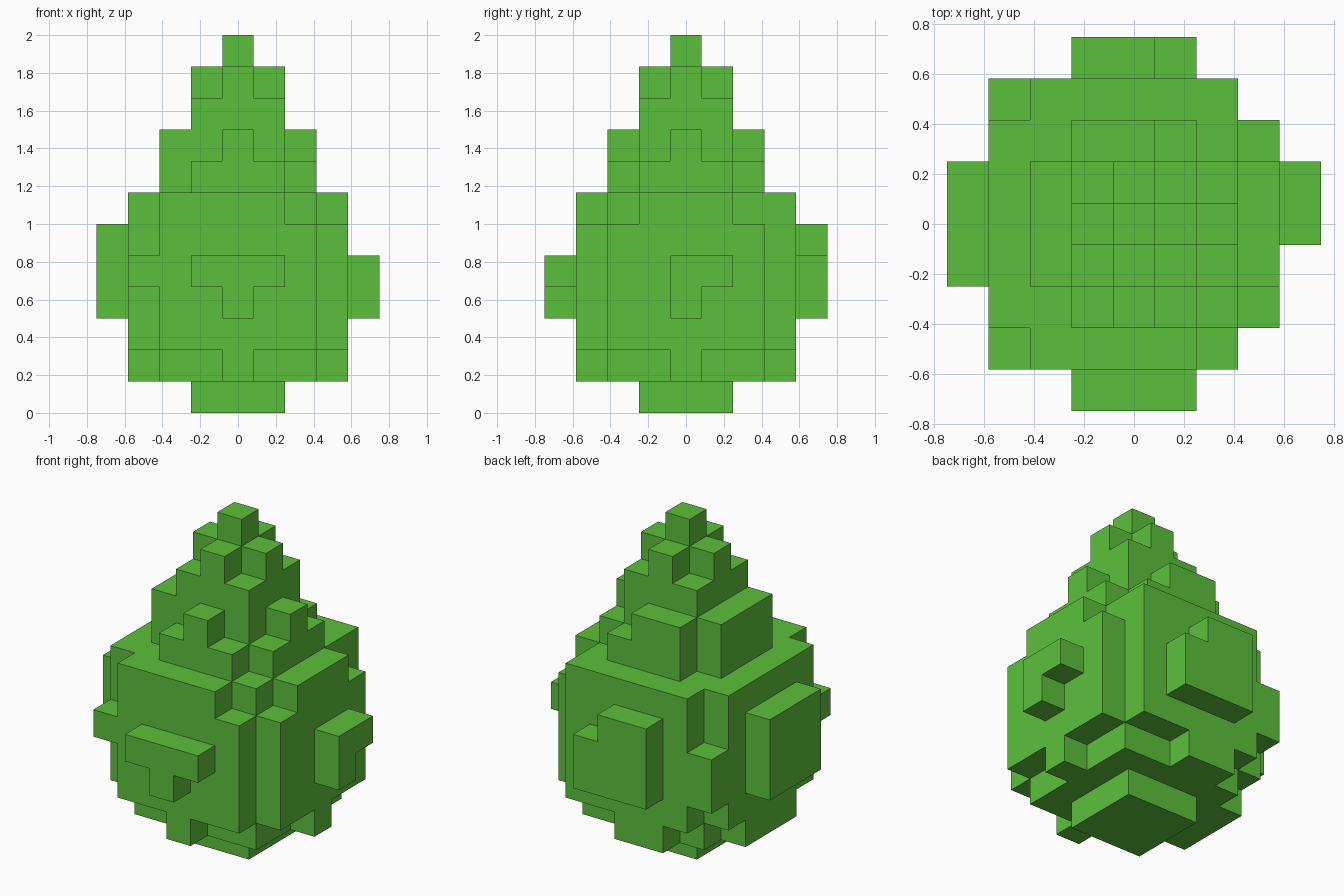
import bpy
import bmesh
from mathutils import Vector

cube = bpy.data.objects.get("Cube")
if cube:
    bpy.data.objects.remove(cube, do_unlink=True)

CELL = 1 / 6

green = bpy.data.materials.new("leaf_green")
green.use_nodes = True
colour = (0.107, 0.527, 0.044, 1)
green.diffuse_color = colour
green.node_tree.nodes["Principled BSDF"].inputs["Base Color"].default_value = colour


def block(x, y, z):
    """Cells of a block, each range inclusive."""
    span = lambda r: range(r[0], r[1] + 1)
    return {(i, j, k) for i in span(x) for j in span(y) for k in span(z)}


def square(half, z):
    return block((-half, half), (-half, half), z)


parts = {}

# Foot
parts["foot"] = square(1, (0, 0))

# Stepped underside with a small knob on each side
parts["underside"] = (square(2, (1, 1))
                      | block((0, 0), (-3, -3), (1, 1))
                      | block((-1, 0), (3, 3), (1, 1))
                      | block((3, 3), (0, 0), (1, 1))
                      | block((-3, -3), (-1, 1), (1, 1)))

# Main body: square with notched corners
body = block((-2, 2), (-3, 3), (2, 6)) | block((-3, 3), (-2, 2), (2, 6))
body -= {(2, -3, 6), (3, -2, 6), (3, 2, 6)}
body |= {(-3, -3, 4)} | block((-3, -3), (3, 3), (3, 4))
parts["body"] = body

# Bumps on the four sides
parts["front_bump"] = block((-1, 1), (-4, -4), (4, 4)) | {(0, -4, 3)}
parts["back_bump"] = block((-1, 1), (4, 4), (3, 5)) - {(1, 4, 5)}
parts["left_bump"] = block((4, 4), (0, 1), (4, 4)) | {(4, 0, 3)}
parts["right_bump"] = block((-4, -4), (-1, 1), (3, 5))

# Shoulder above the body
parts["shoulder"] = (square(1, (7, 8))
                     | block((-1, 1), (-2, -2), (7, 7)) | {(0, -2, 8)}
                     | block((2, 2), (-1, 1), (7, 7)) | {(2, 0, 8)}
                     | block((-1, 1), (2, 2), (7, 7))
                     | block((-1, 0), (2, 2), (8, 8))
                     | block((-2, -2), (-1, 1), (7, 8)))

# Neck with a cross on top, then the tip
parts["neck"] = (square(1, (9, 9))
                 | block((-1, 1), (0, 0), (10, 10))
                 | block((0, 0), (-1, 1), (10, 10)))
parts["tip"] = {(0, 0, 11)}

solid = set().union(*parts.values())


def build(name, cells):
    """Make the outer faces of the cells, merged into flat regions."""
    bm = bmesh.new()
    for cell in sorted(cells):
        for axis in range(3):
            for sign in (-1, 1):
                near = list(cell)
                near[axis] += sign
                if tuple(near) in solid:
                    continue
                n, u = Vector(), Vector()
                n[axis] = sign / 2
                u[(axis + 1) % 3] = 0.5
                v = n.cross(u) * 2
                mid = Vector(cell) + Vector((0, 0, 0.5)) + n
                ring = (mid - u - v, mid + u - v, mid + u + v, mid - u + v)
                bm.faces.new([bm.verts.new(p * CELL) for p in ring])
    bmesh.ops.remove_doubles(bm, verts=bm.verts, dist=0.001)
    bmesh.ops.dissolve_limit(bm, angle_limit=0.01, verts=bm.verts, edges=bm.edges)
    mesh = bpy.data.meshes.new(name)
    bm.to_mesh(mesh)
    bm.free()
    mesh.materials.append(green)
    obj = bpy.data.objects.new(name, mesh)
    bpy.context.collection.objects.link(obj)


for name, cells in parts.items():
    build(name, cells)
